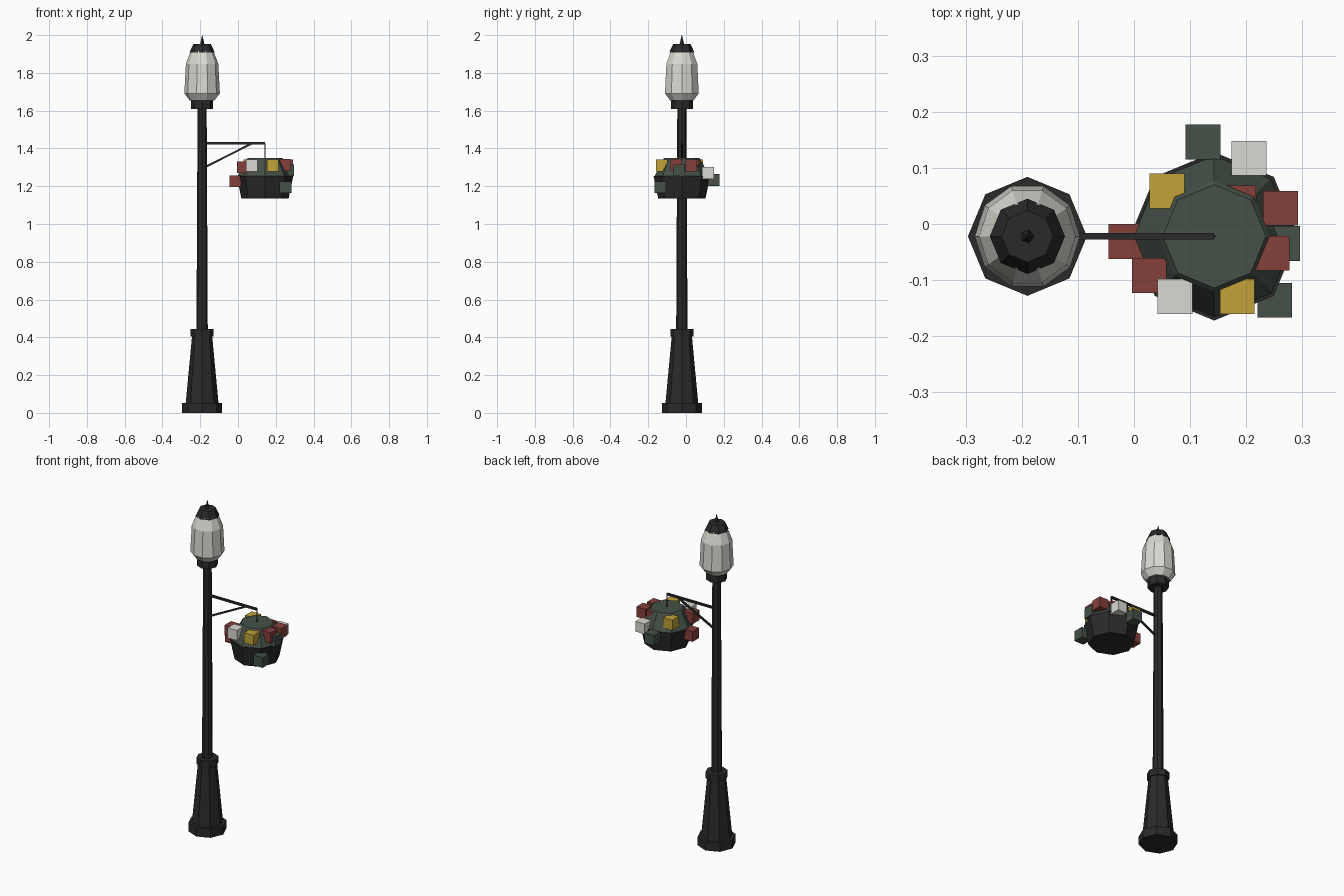
import bpy, bmesh, math
from mathutils import Vector

if "Cube" in bpy.data.objects:
    bpy.data.objects.remove(bpy.data.objects["Cube"])


def material(name, rgb):
    m = bpy.data.materials.new(name)
    m.diffuse_color = (*rgb, 1)
    m.use_nodes = True
    m.node_tree.nodes["Principled BSDF"].inputs["Base Color"].default_value = m.diffuse_color
    return m


IRON = material("black iron", (0.023, 0.023, 0.023))
WHITE = material("warm white", (0.70, 0.69, 0.64))
GREEN = material("leaf green", (0.058, 0.080, 0.063))
RED = material("flower red", (0.235, 0.050, 0.042))
YELLOW = material("flower yellow", (0.54, 0.36, 0.040))


def finish(name, bm, mat):
    bmesh.ops.recalc_face_normals(bm, faces=bm.faces)
    mesh = bpy.data.meshes.new(name)
    bm.to_mesh(mesh)
    bm.free()
    mesh.materials.append(mat)
    ob = bpy.data.objects.new(name, mesh)
    bpy.context.collection.objects.link(ob)
    return ob


def turned(name, centre, profile, sides, mat):
    """Closed faceted solid from (radius, z) rings, first corner on +x."""
    bm = bmesh.new()
    rings = []
    for r, z in profile:
        angles = [2 * math.pi * i / sides for i in range(sides)]
        rings.append([bm.verts.new((centre[0] + r * math.cos(a),
                                    centre[1] + r * math.sin(a), z)) for a in angles])
    for low, high in zip(rings, rings[1:]):
        for i in range(sides):
            j = (i + 1) % sides
            bm.faces.new((low[i], low[j], high[j], high[i]))
    bm.faces.new(rings[0][::-1])
    bm.faces.new(rings[-1])
    return finish(name, bm, mat)


def bar(name, a, b, thick, mat):
    """Square bar between two points."""
    a, b = Vector(a), Vector(b)
    d = b - a
    bm = bmesh.new()
    bmesh.ops.create_cube(bm, size=1)
    bmesh.ops.scale(bm, vec=(thick, thick, d.length), verts=bm.verts)
    side = Vector((0, 1, 0))
    zax = d.normalized()
    xax = side.cross(zax)
    for v in bm.verts:
        v.co = (a + b) / 2 + xax * v.co.x + side * v.co.y + zax * v.co.z
    return finish(name, bm, mat)


POST = (-0.19, -0.022)
POT = (0.143, -0.022)
Y = POST[1]

# Post
turned("foot_flange", POST, [(0.106, 0), (0.106, 0.052)], 8, IRON)
turned("tapered_base", POST, [(0.087, 0.05), (0.053, 0.41)], 8, IRON)
turned("base_collar", POST, [(0.061, 0.404), (0.061, 0.444)], 8, IRON)
turned("pole", POST, [(0.030, 0.44), (0.024, 1.62)], 8, IRON)
turned("lamp_collar", POST, [(0.058, 1.608), (0.058, 1.66)], 8, IRON)

# Lamp
turned("lamp_globe", POST, [(0.066, 1.655), (0.094, 1.692), (0.086, 1.848),
                            (0.060, 1.915)], 10, WHITE)
turned("lamp_cap", POST, [(0.067, 1.908), (0.046, 1.953)], 8, IRON)
turned("finial", POST, [(0.013, 1.95), (0.0008, 2.0)], 5, IRON)

# Bracket
bar("bracket_arm", (-0.19, Y, 1.427), (0.143, Y, 1.427), 0.012, IRON)
bar("bracket_brace", (-0.18, Y, 1.298), (0.07, Y, 1.425), 0.010, IRON)
bar("basket_hanger", (0.143, Y, 1.34), (0.143, Y, 1.427), 0.005, IRON)

# Hanging basket with a mound of leaves
turned("basket", POT, [(0.125, 1.135), (0.150, 1.255)], 8, IRON)
turned("foliage_mound", POT, [(0.146, 1.25), (0.099, 1.342), (0.092, 1.35)], 8, GREEN)

# Blossom and leaf cubes: colour, x, y, z
CUBES = [
    (GREEN, 0.123, 0.146, 1.233), (WHITE, 0.205, 0.117, 1.270),
    (YELLOW, 0.059, 0.059, 1.310), (RED, 0.186, 0.038, 1.310),
    (RED, 0.261, 0.028, 1.310), (GREEN, 0.265, -0.035, 1.285),
    (RED, 0.246, -0.052, 1.312), (YELLOW, 0.184, -0.129, 1.310),
    (GREEN, 0.251, -0.136, 1.195), (WHITE, 0.073, -0.129, 1.310),
    (RED, 0.027, -0.092, 1.300), (RED, -0.014, -0.031, 1.226),
]
for i, (mat, x, y, z) in enumerate(CUBES):
    bm = bmesh.new()
    bmesh.ops.create_cube(bm, size=0.062)
    bmesh.ops.translate(bm, vec=(x, y, z), verts=bm.verts)
    finish(("leaf_" if mat is GREEN else "blossom_") + str(i + 1), bm, mat)
